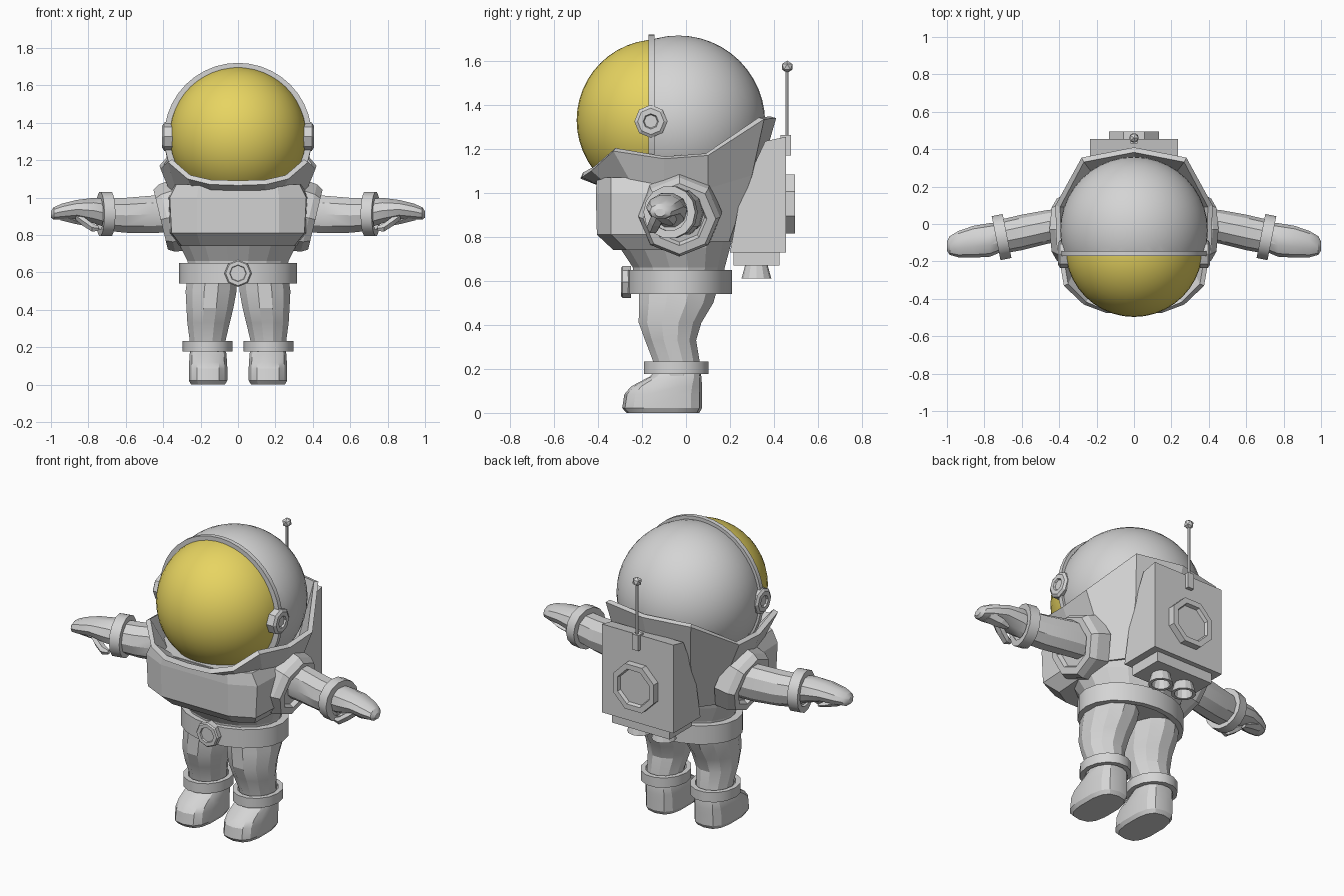
import bpy, bmesh, math
from mathutils import Vector

if "Cube" in bpy.data.objects:
    bpy.data.objects.remove(bpy.data.objects["Cube"])


def material(name, rgb):
    m = bpy.data.materials.new(name)
    m.diffuse_color = (*rgb, 1)
    m.use_nodes = True
    m.node_tree.nodes["Principled BSDF"].inputs["Base Color"].default_value = m.diffuse_color
    return m


SUIT = material("suit_grey", (0.66, 0.66, 0.66))
GOLD = material("visor_gold", (0.80, 0.66, 0.12))


def finish(name, bm, mat=SUIT, mirror=False, angle=None):
    bmesh.ops.recalc_face_normals(bm, faces=bm.faces)
    me = bpy.data.meshes.new(name)
    bm.to_mesh(me)
    bm.free()
    me.materials.append(mat)
    ob = bpy.data.objects.new(name, me)
    bpy.context.collection.objects.link(ob)
    if mirror:
        ob.modifiers.new("mirror", 'MIRROR')
    if angle:
        bpy.ops.object.select_all(action='DESELECT')
        ob.select_set(True)
        bpy.context.view_layer.objects.active = ob
        bpy.ops.object.shade_smooth_by_angle(angle=math.radians(angle))
    return ob


def loft(name, rings, caps=True, loop=False, **kw):
    """Skin a list of closed rings that have equal point counts."""
    bm = bmesh.new()
    vs = [[bm.verts.new(p) for p in r] for r in rings]
    pairs = list(zip(vs, vs[1:])) + ([(vs[-1], vs[0])] if loop else [])
    for a, b in pairs:
        for i in range(len(a)):
            j = (i + 1) % len(a)
            bm.faces.new((a[i], a[j], b[j], b[i]))
    if caps and not loop:
        bm.faces.new(vs[0])
        bm.faces.new(vs[-1])
    return finish(name, bm, **kw)


def lathe(name, center, axis, profile, n=8, sx=1, sy=1, turn=0.0, **kw):
    """Revolve (radius, height) points about an axis."""
    q = Vector(axis).to_track_quat('Z', 'Y')
    c = Vector(center)
    rings = []
    for r, h in profile:
        rings.append([c + q @ Vector((r * sx * math.cos(t), r * sy * math.sin(t), h))
                      for t in (turn + math.tau * i / n for i in range(n))])
    return loft(name, rings, **kw)


def band(ro, ri, h):
    """Closed rectangular profile for a hollow ring."""
    return [(ro, -h), (ro, h), (ri, h), (ri, -h)]


def zring(z, x0, x1, y0, y1, n=12, p=1.0):
    """Horizontal oval given by its bounds; p below 1 makes it squarer."""
    pts = []
    for i in range(n):
        t = math.tau * (i + 0.5) / n
        c, s = math.cos(t), math.sin(t)
        pts.append(((x0 + x1) / 2 + (x1 - x0) / 2 * math.copysign(abs(c) ** p, c),
                    (y0 + y1) / 2 + (y1 - y0) / 2 * math.copysign(abs(s) ** p, s), z))
    return pts


def xring(x, y, z, ry, rz, n=10):
    return [(x, y + ry * math.cos(math.tau * i / n), z + rz * math.sin(math.tau * i / n))
            for i in range(n)]


def box(name, x, y, z):
    return loft(name, [[(x[0], y[0], h), (x[1], y[0], h), (x[1], y[1], h), (x[0], y[1], h)] for h in z])


def half_ball(name, center, r, cut, front, mat):
    bm = bmesh.new()
    bmesh.ops.create_uvsphere(bm, u_segments=40, v_segments=24, radius=r)
    bmesh.ops.translate(bm, verts=bm.verts, vec=center)
    bmesh.ops.bisect_plane(bm, geom=bm.verts[:] + bm.edges[:] + bm.faces[:], plane_co=(0, cut, 0),
                           plane_no=(0, 1, 0), clear_outer=front, clear_inner=not front)
    finish(name, bm, mat, angle=40)


# Helmet, visor, rim and ear discs
half_ball("helmet_shell", (0, -0.035, 1.32), 0.395, -0.15, False, SUIT)
half_ball("visor", (0, -0.13, 1.33), 0.367, -0.15, True, GOLD)
lathe("helmet_rim", (0, -0.157, 1.325), (0, 1, 0), band(0.395, 0.355, 0.013), n=40, loop=True, angle=40)
lathe("ear_disc", (0.36, -0.16, 1.325), (1, 0, 0),
      [(0.075, -0.02), (0.075, 0.035), (0.06, 0.045), (0.035, 0.045), (0.03, 0.035)], mirror=True)

# Flared collar: half outlines for rim, neck and chest, mirrored into rings
rim = [(0, -.48, 1.065), (.15, -.475, 1.07), (.27, -.43, 1.1), (.375, -.33, 1.19),
       (.415, -.1, 1.155), (.42, .1, 1.17), (.28, .355, 1.335), (0, .41, 1.34)]
neck = [(0, -.39, 1.03), (.14, -.385, 1.03), (.23, -.35, 1.03), (.33, -.24, 1.03),
        (.36, -.1, 1.02), (.36, .1, 1.02), (.24, .30, 1.08), (0, .34, 1.1)]
chest = [(x * 0.88, y * 0.72 - 0.02, 0.78) for x, y, z in neck]
full = [h + [(-x, y, z) for x, y, z in h[-2:0:-1]] for h in (rim, neck, chest)]
collar = loft("collar", full, caps=False)
# Pull faces outward-facing thickness inward
bm = bmesh.new()
bm.from_mesh(collar.data)
bm.normal_update()
ref = max(bm.faces, key=lambda f: f.calc_center_median().x)
if ref.normal.x < 0:
    bmesh.ops.reverse_faces(bm, faces=bm.faces)
bm.to_mesh(collar.data)
bm.free()
mod = collar.modifiers.new("thickness", 'SOLIDIFY')
mod.thickness = 0.028
mod.offset = -1

# Torso core and faceted chest plate
loft("torso", [zring(0.55, -.26, .26, -.235, .17, 16), zring(0.66, -.275, .275, -.245, .18, 16),
               zring(0.75, -.32, .32, -.305, .205, 16), zring(0.88, -.345, .345, -.33, .24, 16),
               zring(1.02, -.345, .345, -.35, .25, 16)])
plates = []
for z, half in ((0.74, [(.20, -.33), (.30, -.27), (.315, -.05)]),
                (0.81, [(.22, -.405), (.355, -.34), (.37, -.05)]),
                (1.0, [(.22, -.41), (.365, -.34), (.375, -.05)]),
                (1.07, [(.21, -.405), (.33, -.34), (.35, -.05)])):
    plates.append([(x, y, z) for x, y in half] + [(-x, y, z) for x, y in half[::-1]])
loft("chest_plate", plates)

# Belt with buckle
lathe("belt", (0, -0.03, 0.595), (0, 0, 1), band(1, 0.87, 0.055), n=20, sx=0.315, sy=0.24, loop=True, angle=30)
lathe("buckle", (0, -0.25, 0.595), (0, -1, 0),
      [(0.073, 0), (0.073, 0.038), (0.066, 0.045), (0.045, 0.045), (0.042, 0.036)])

# Shoulder sockets, arms and wrist cuffs
lathe("shoulder_socket", (0.36, -0.03, 0.895), (1, 0, -0.24),
      [(0.195, -0.06), (0.185, 0.02), (0.165, 0.055), (0.125, 0.055), (0.115, 0.03)], mirror=True)
loft("arm", [xring(.34, .0, .915, .085, .105), xring(.46, -.015, .91, .09, .105),
             xring(.60, -.045, .905, .095, .098), xring(.72, -.07, .91, .092, .09)],
     mirror=True, angle=30)
lathe("wrist_cuff", (0.708, -0.07, 0.912), (1, -0.2, 0), band(0.12, 0.085, 0.03), n=14,
      loop=True, mirror=True, angle=30)

# Mitten hands and thumbs
loft("hand", [xring(.70, -.07, .915, .075, .08), xring(.77, -.085, .93, .09, .072),
              xring(.86, -.095, .937, .085, .053), xring(.94, -.108, .925, .07, .045),
              xring(.985, -.115, .915, .05, .035), xring(1.0, -.118, .91, .025, .018)],
     mirror=True, angle=30)
loft("thumb", [xring(.745, -.15, .835, .012, .014, 6), xring(.78, -.15, .84, .028, .026, 6),
               xring(.83, -.135, .875, .032, .03, 6), xring(.87, -.12, .905, .03, .025, 6)], mirror=True)
loft("curled_fingers", [xring(.83, -.07, .86, .02, .01, 6), xring(.88, -.085, .88, .045, .022, 6),
                        xring(.95, -.105, .905, .05, .03, 6)], mirror=True)

# Legs, ankle cuffs and boots
loft("leg", [zring(.60, .0, .27, -.22, .16), zring(.50, .003, .285, -.22, .13),
             zring(.41, .02, .28, -.22, .075), zring(.33, .04, .275, -.19, .05),
             zring(.24, .062, .262, -.155, .065), zring(.15, .065, .26, -.15, .07)],
     mirror=True, angle=20)
lathe("ankle_cuff", (0.163, -0.045, 0.205), (0, 0, 1), band(1, 0.8, 0.029), n=14, sx=0.133, sy=0.15,
      loop=True, mirror=True, angle=30)
loft("boot", [zring(0, .068, .252, -.27, .06, 14, .7), zring(.022, .055, .265, -.29, .073, 14, .7),
              zring(.085, .055, .265, -.28, .073, 14, .7), zring(.12, .057, .263, -.25, .073, 14, .7),
              zring(.165, .06, .26, -.165, .07, 14, .7), zring(.19, .07, .25, -.14, .065, 14, .7)],
     mirror=True, angle=25)

# Backpack: side profile swept across x
side = [(0.20, 0.73), (0.455, 0.73), (0.455, 1.255), (0.36, 1.235), (0.25, 1.0)]
loft("backpack", [[(x, y, z) for y, z in side] for x in (-0.235, 0.235)])
lathe("backpack_panel", (0, 0.45, 0.95), (0, 1, 0),
      [(0.145, 0), (0.145, 0.045), (0.112, 0.045), (0.105, 0.025)], turn=math.pi / 8)
box("backpack_base", (-0.19, 0.19), (0.215, 0.425), (0.67, 0.74))
lathe("thruster", (0.08, 0.32, 0.61), (0, 0, 1),
      [(0.042, 0.06), (0.05, 0.0), (0.068, 0.0), (0.05, 0.065)], n=12, mirror=True)

# Antenna
box("antenna_base", (-0.02, 0.02), (0.43, 0.478), (1.17, 1.262))
lathe("antenna_rod", (0, 0.46, 1.25), (0, 0, 1), [(0.008, 0), (0.008, 0.31)], n=6)
bm = bmesh.new()
bmesh.ops.create_icosphere(bm, subdivisions=1, radius=0.028)
bmesh.ops.translate(bm, verts=bm.verts, vec=(0, 0.46, 1.573))
finish("antenna_tip", bm)
